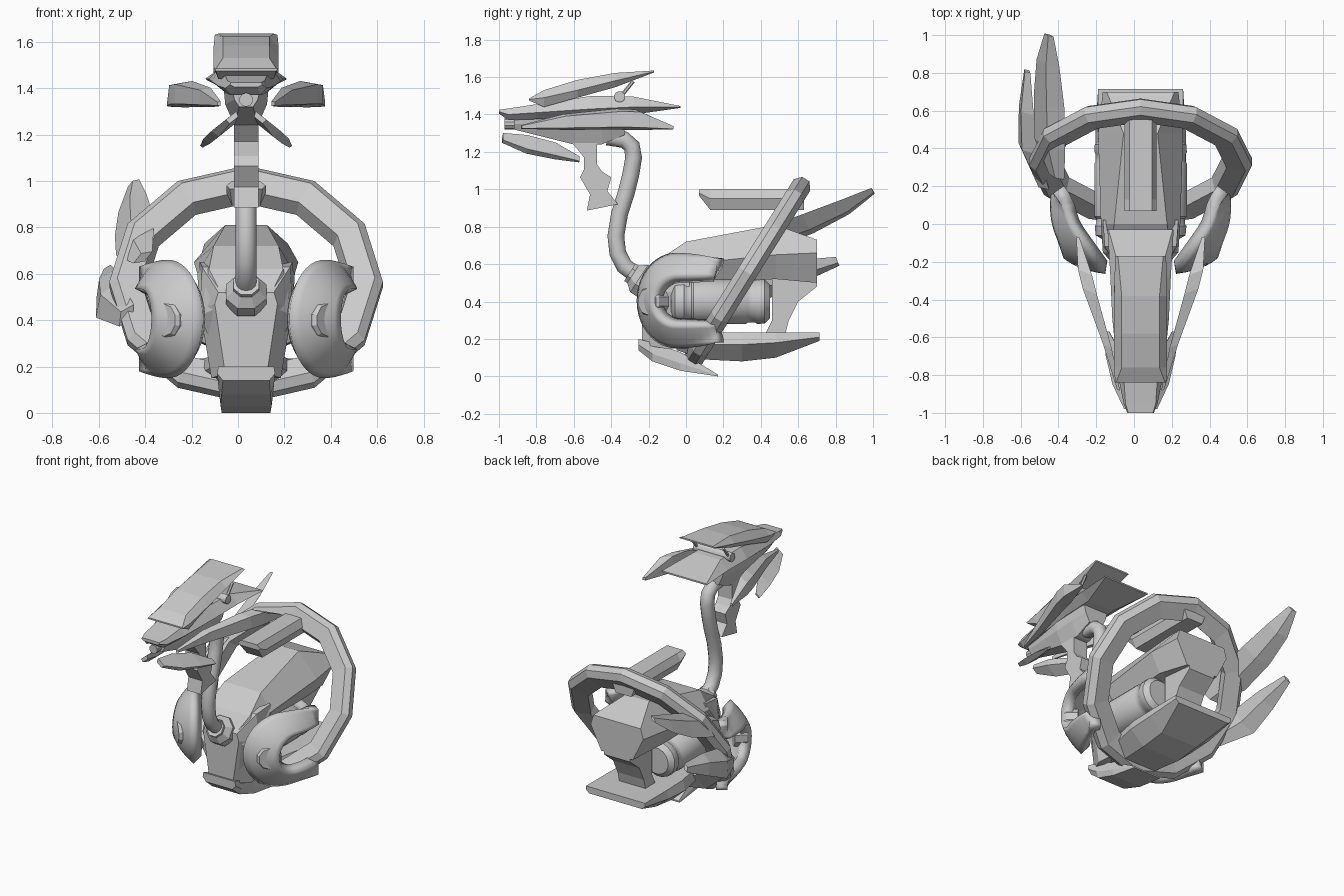
import bpy, bmesh, math
from mathutils import Vector, Matrix

if "Cube" in bpy.data.objects:
    bpy.data.objects.remove(bpy.data.objects["Cube"])

CX = 0.035  # mirror plane of the body
grey = bpy.data.materials.new("plain grey")
grey.diffuse_color = (0.6, 0.6, 0.6, 1)
grey.use_nodes = True
grey.node_tree.nodes["Principled BSDF"].inputs["Base Color"].default_value = grey.diffuse_color


def make(name, verts, faces, smooth=False):
    me = bpy.data.meshes.new(name)
    me.from_pydata([tuple(v) for v in verts], [], faces)
    bm = bmesh.new()
    bm.from_mesh(me)
    bmesh.ops.recalc_face_normals(bm, faces=bm.faces)
    bm.to_mesh(me)
    bm.free()
    me.materials.append(grey)
    ob = bpy.data.objects.new(name, me)
    bpy.context.collection.objects.link(ob)
    if smooth:
        bpy.context.view_layer.objects.active = ob
        ob.select_set(True)
        bpy.ops.object.shade_smooth_by_angle(angle=math.radians(40))
        ob.select_set(False)
    return ob


def skin(name, rings, closed=False, smooth=False):
    """Join equal-sized rings of points into a solid."""
    n, m = len(rings[0]), len(rings)
    verts = [p for r in rings for p in r]
    faces = [(i % m * n + j, i % m * n + (j + 1) % n,
              (i + 1) % m * n + (j + 1) % n, (i + 1) % m * n + j)
             for i in range(m if closed else m - 1) for j in range(n)]
    if not closed:
        faces += [tuple(range(n)), tuple(range((m - 1) * n, m * n))]
    return make(name, verts, faces, smooth)


def hull(name, secs):
    """Six-sided sections along y: y, z low, z mid, z high, half widths low, mid, high."""
    return skin(name, [[(CX + s * w, y, z) for s, w, z in
                        ((-1, a, lo), (1, a, lo), (1, b, mid), (1, c, hi), (-1, c, hi), (-1, b, mid))]
                       for y, lo, mid, hi, a, b, c in secs])


def blade(name, secs, wide, thin, box=False):
    """Diamond or box sections along a path: x, y, z, half width, half thickness."""
    w, t = Vector(wide).normalized(), Vector(thin).normalized()
    corners = ((1, .6), (-1, .6), (-.75, -1), (.75, -1)) if box else ((1, 0), (0, 1), (-1, 0), (0, -1))
    return skin(name, [[Vector(p) + w * a * i + t * b * j for i, j in corners] for *p, a, b in secs])


def lathe(name, origin, axis, profile, n=8, smooth=False):
    """Turn (distance along axis, radius) about an axis."""
    rot = Vector(axis).to_track_quat('Z', 'Y').to_matrix()
    return skin(name, [[Vector(origin) + rot @ Vector((r * math.cos(2 * math.pi * (k + .5) / n),
                        r * math.sin(2 * math.pi * (k + .5) / n), d)) for k in range(n)]
                       for d, r in profile], smooth=smooth)


def prism(name, yz, w):
    return skin(name, [[(CX + s * w, y, z) for y, z in yz] for s in (-1, 1)])


# tilted twelve-sided ring
up, fwd = Vector((0, .53, .85)).normalized(), Vector((0, -.85, .53)).normalized()
section = [(.435, -.03), (.455, .045), (.555, .062), (.59, .03), (.59, -.015), (.55, -.045)]
skin("ring", [[Vector((CX, .335, .55)) + fwd * a
               + r * (up * math.cos(k * math.pi / 6) + Vector((1, 0, 0)) * math.sin(k * math.pi / 6))
               for r, a in section] for k in range(12)], closed=True)

# body, tail column, base plate and chin
hull("body", [(-.23, .2, .45, .52, .09, .13, .11), (-.15, .18, .42, .62, .1, .2, .16),
              (0, .5, .6, .72, .14, .21, .14), (.48, .52, .65, .81, .16, .225, .09),
              (.7, .5, .66, .73, .12, .2, .18)])
hull("chest", [(-.235, .17, .47, .52, .09, .135, .12), (-.12, .15, .45, .63, .15, .2, .19),
               (.02, .15, .45, .65, .14, .2, .2)])
prism("tail_column", [(.46, .56), (.7, .56), (.7, .48), (.6, .4), (.55, .3), (.53, .22), (.42, .22), (.46, .3)], .1)
hull("base_plate", [(-.05, .14, .2, .25, .1, .14, .14), (.1, .09, .17, .235, .12, .2, .18),
                    (.3, .08, .17, .235, .14, .24, .22), (.48, .1, .18, .235, .14, .24, .225),
                    (.715, .19, .21, .235, .2, .225, .225)])
hull("chin", [(-.255, .14, .17, .2, .1, .125, .12), (-.18, .08, .12, .18, .105, .12, .11),
              (-.03, .03, .07, .13, .11, .115, .1), (.17, 0, .005, .01, .105, .105, .1)])

# beam under the top of the ring
hull("top_beam", [(.07, .965, .98, 1.0, .07, .085, .06), (.13, .89, .95, 1.0, .06, .085, .06),
                  (.63, .89, .95, 1.0, .06, .085, .06)])

# mirrored engines and crescent shoulder shells
A, B = 32, 6
for s, side in ((-1, "left"), (1, "right")):
    lathe(side + "_engine", (CX + s * .125, 0, .4), (0, 1, 0),
          [(-.08, .08), (-.06, .115), (-.01, .12), (0, .112), (.03, .112), (.04, .122), (.32, .122),
           (.33, .115), (.37, .115), (.38, .122), (.42, .12), (.45, .09)], 16, True)
    along, out = Vector((s * .58, .82, 0)), Vector((s * .82, -.58, 0))
    mid = Vector((CX + s * .335, -.055, .405))
    verts = []
    for i in range(A + 1):
        q = (i / A - .5) * 3          # bend for |q| < 1, straight prongs beyond
        phi = math.pi - max(-1, min(1, q)) * math.pi / 2
        e = max(0, abs(q) - 1) * 2
        c, d = math.cos(phi), math.sin(phi)
        for j in range(B + 1):
            k = j / B
            u = (1 - k) * (.255 * c + .25 * e) + k * (.07 + .13 * c + .18 * e)
            v = (1 - k) * (.255 - .03 * e * e) * d + k * .13 * d
            h = .14 * (1 - min(1.15, (u * u * (.8 if u > 0 else 1) + v * v) / .065))
            verts.append(mid + along * u + Vector((0, 0, v)) + out * h)
    w = B + 1
    shell = make(side + "_shoulder_shell", verts,
                 [(i * w + j, i * w + j + 1, i * w + w + j + 1, i * w + w + j)
                  for i in range(A) for j in range(B)], True)
    mod = shell.modifiers.new("thickness", 'SOLIDIFY')
    mod.thickness = .07
    mod.offset = -1 if (shell.data.polygons[A * B // 2].normal.dot(out) > 0) else 1
    lathe(side + "_shoulder_hub", (CX + s * .29, -.145, .4), (s * .7, -.7, 0),
          [(0, .08), (.075, .08), (.09, .07)], 10)

# two rear fins on one side only
blade("upper_fin", [(-.41, .25, .67, .05, .02), (-.445, .42, .73, .1, .03), (-.45, .65, .815, .1, .035),
                    (-.455, .85, .905, .075, .03), (-.45, 1.0, .992, .03, .01)], (.8, -.3, .5), (-.4, -.35, .9))
blade("lower_fin", [(-.48, .2, .42, .06, .03), (-.56, .4, .49, .1, .04), (-.57, .6, .56, .075, .035),
                    (-.565, .81, .615, .03, .015)], (.5, -.3, .75), (-.8, -.2, .5))

# neck tube and its collar
path = [(-.2, .5), (-.27, .545), (-.33, .59), (-.365, .66), (-.375, .75), (-.355, .87), (-.32, .98),
        (-.295, 1.08), (-.28, 1.17), (-.29, 1.23), (-.33, 1.265), (-.42, 1.28)]
rings = []
for i, p in enumerate(path):
    a, b = path[max(i - 1, 0)], path[min(i + 1, len(path) - 1)]
    t = Vector((0, b[0] - a[0], b[1] - a[1])).normalized()
    nrm = Vector((1, 0, 0)).cross(t)
    rings.append([Vector((CX, *p)) + .045 * (Vector((math.cos(q), 0, 0)) + nrm * math.sin(q))
                  for q in [k * math.pi / 6 for k in range(12)]])
skin("neck", rings, smooth=True)
lathe("neck_collar", (CX, -.2, .49), (0, -.83, .55), [(0, .095), (.06, .095), (.1, .06), (.12, .06)], 8)

# head: core, beak plate, crest, throat and nose barrel
hull("head_core", [(-.92, 1.32, 1.35, 1.39, .03, .05, .06), (-.6, 1.24, 1.33, 1.43, .05, .09, .1),
                   (-.45, 1.24, 1.34, 1.43, .05, .09, .1), (-.33, 1.29, 1.35, 1.43, .05, .08, .1)])
hull("beak_plate", [(-1, 1.405, 1.415, 1.425, .05, .07, .065), (-.95, 1.37, 1.4, 1.432, .06, .09, .08),
                    (-.8, 1.375, 1.41, 1.455, .08, .12, .09), (-.5, 1.39, 1.43, 1.5, .1, .15, .1),
                    (-.28, 1.4, 1.44, 1.495, .1, .16, .1), (-.03, 1.435, 1.44, 1.445, .17, .175, .17)])
hull("crest", [(-.84, 1.475, 1.48, 1.485, .13, .135, .13), (-.76, 1.44, 1.49, 1.53, .12, .14, .1),
               (-.58, 1.49, 1.53, 1.585, .11, .14, .1), (-.38, 1.545, 1.58, 1.622, .11, .14, .1),
               (-.17, 1.625, 1.63, 1.635, .13, .135, .12)])
prism("throat", [(-.61, 1.25), (-.476, 1.25), (-.476, 1.134), (-.45, 1.096), (-.4, 1.064), (-.42, .99),
                 (-.364, .92), (-.53, .886), (-.513, .973), (-.567, 1.064), (-.545, 1.107), (-.545, 1.17)], .053)
lathe("nose_barrel", (CX, -.85, 1.35), (0, -1, 0), [(0, .03), (.12, .03)], 10)
lathe("crest_pivot", (CX - .14, -.355, 1.495), (1, 0, 0), [(0, .03), (.28, .03)], 12)

# mirrored cheek wings, jaw plates and crest struts
for s, side in ((-1, "left"), (1, "right")):
    blade(side + "_cheek_wing", [(CX + s * x, y, z, h, t) for x, y, z, h, t in
          ((.115, -.88, 1.333, .01, .01), (.17, -.65, 1.36, .042, .03), (.26, -.36, 1.375, .056, .05),
           (.285, -.26, 1.372, .055, .05), (.33, -.07, 1.33, .01, .012))], (0, 0, 1), (-s, -.4, 0), True)
    blade(side + "_jaw_plate", [(CX + s * x, y, z, h, t) for x, y, z, h, t in
          ((.06, -.98, 1.275, .03, .015), (.095, -.85, 1.24, .06, .025), (.135, -.7, 1.205, .055, .022),
           (.18, -.57, 1.16, .02, .008))], (1, 0, -s * .8), (s * .6, .2, 1), True)
    lathe(side + "_crest_strut", (CX + s * .12, -.345, 1.5), (0, .6, .75), [(0, .01), (.1, .01)], 6)
